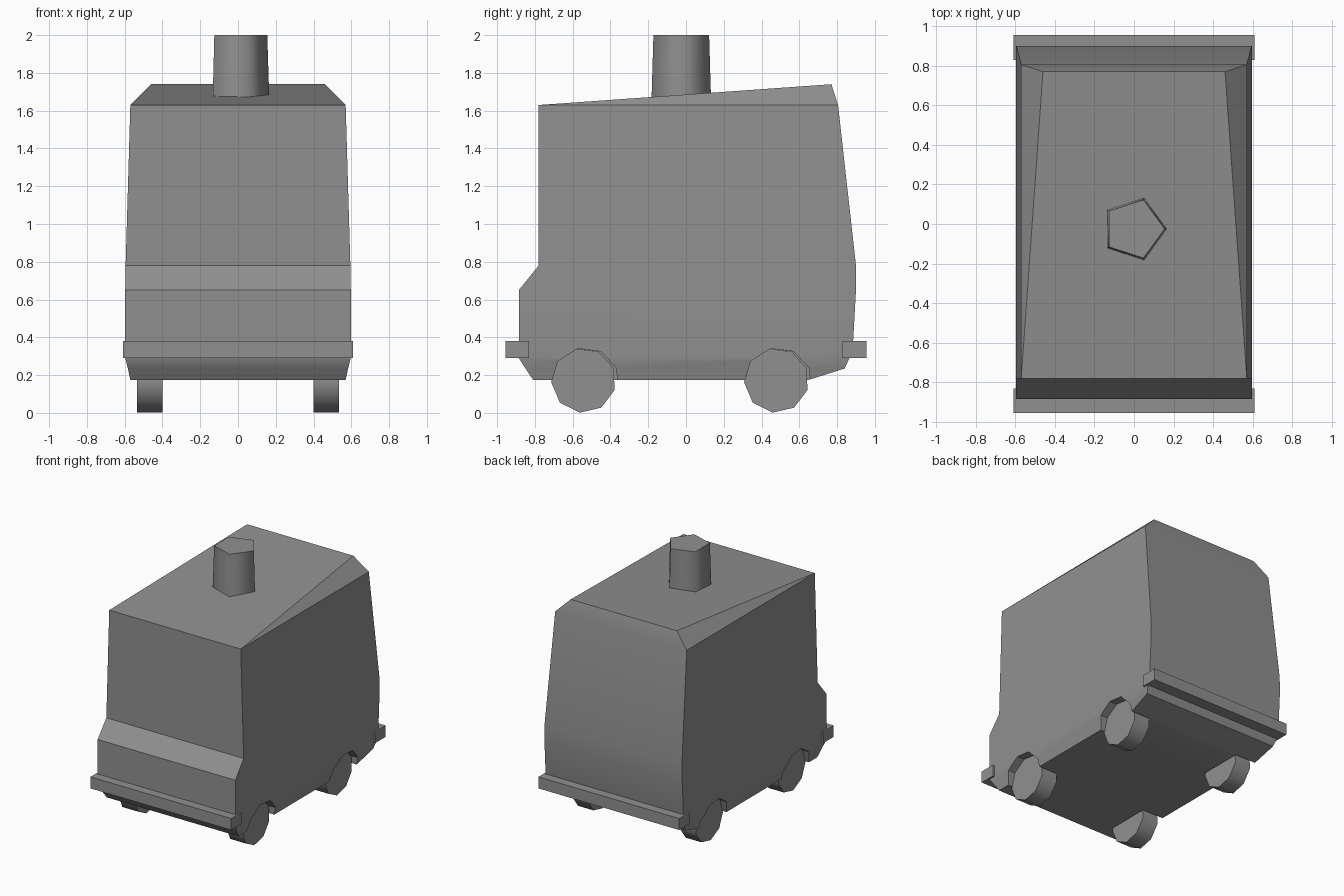
import bpy, bmesh
from math import sin, cos, pi, radians

cube = bpy.data.objects.get("Cube")
if cube:
    bpy.data.objects.remove(cube, do_unlink=True)

grey = bpy.data.materials.new("plain_grey")
grey.use_nodes = True
colour = (0.28, 0.28, 0.28, 1)
grey.diffuse_color = colour
grey.node_tree.nodes["Principled BSDF"].inputs["Base Color"].default_value = colour


def smooth(obj, angle):
    bpy.ops.object.select_all(action="DESELECT")
    obj.select_set(True)
    bpy.context.view_layer.objects.active = obj
    bpy.ops.object.shade_smooth_by_angle(angle=radians(angle))


def loft(name, rings, peak=None):
    """Skin equal-length rings of points; peak replaces the flat end cap."""
    bm = bmesh.new()
    loops = [[bm.verts.new(p) for p in ring] for ring in rings]
    n = len(loops[0])
    for low, high in zip(loops, loops[1:]):
        for i in range(n):
            j = (i + 1) % n
            bm.faces.new((low[i], low[j], high[j], high[i]))
    bm.faces.new(loops[0][::-1])
    if peak:
        # wedge roof: a raised rear edge with triangular side facets
        fr, fl, bl, br = loops[-1]
        tl, tr = [bm.verts.new(p) for p in peak]
        for face in ((fr, fl, tl, tr), (fl, bl, tl), (br, fr, tr), (bl, br, tr, tl)):
            bm.faces.new(face)
    else:
        bm.faces.new(loops[-1])
    bmesh.ops.recalc_face_normals(bm, faces=bm.faces)
    mesh = bpy.data.meshes.new(name)
    bm.to_mesh(mesh)
    bm.free()
    obj = bpy.data.objects.new(name, mesh)
    bpy.context.collection.objects.link(obj)
    mesh.materials.append(grey)
    return obj


def rect(z, half, front, back):
    return [(-half, front, z), (half, front, z), (half, back, z), (-half, back, z)]


def disc(x, y, z, radius, sides=9, start=263):
    angles = [radians(start) + 2 * pi * i / sides for i in range(sides)]
    return [(x, y + radius * cos(a), z + radius * sin(a)) for a in angles]


# Van body: height, half width, front y, back y
levels = [
    (0.175, 0.57, -0.81, 0.65),
    (0.235, 0.583, -0.85, 0.84),
    (0.29, 0.597, -0.885, 0.865),
    (0.38, 0.597, -0.885, 0.885),
    (0.65, 0.597, -0.885, 0.90),
    (0.78, 0.595, -0.78, 0.90),
    (1.63, 0.57, -0.78, 0.805),
]
body = loft("van_body", [rect(*level) for level in levels],
            peak=[(0.46, 0.77, 1.74), (-0.46, 0.77, 1.74)])

# Wheels and the arches cut for them
for end, y in (("front", -0.542), ("rear", 0.479)):
    for side, s in (("left", 1), ("right", -1)):
        cutter = loft("arch_cutter", [disc(s * x, y + 0.008, 0.165, 0.18) for x in (0.39, 0.7)])
        cutter.hide_render = True
        cut = body.modifiers.new("arch", "BOOLEAN")
        cut.operation = "DIFFERENCE"
        cut.solver = "EXACT"
        cut.object = cutter
        bpy.context.view_layer.objects.active = body
        bpy.ops.object.modifier_apply(modifier=cut.name)
        bpy.data.objects.remove(cutter, do_unlink=True)
        wheel = loft(f"{end}_{side}_wheel", [disc(s * x, y, 0.172, 0.172) for x in (0.40, 0.535)])
        smooth(wheel, 80)
smooth(body, 35)

# Bumpers
for name, front, back in (("front_bumper", -0.955, -0.83), ("rear_bumper", 0.828, 0.955)):
    loft(name, [rect(z, 0.61, front, back) for z in (0.29, 0.38)])

# Five-sided roof chimney
chimney = loft("roof_chimney", [
    [(r * cos(2 * pi * i / 5), -0.025 + r * sin(2 * pi * i / 5), z) for i in range(5)]
    for z, r in ((1.65, 0.166), (2.0, 0.155))])
smooth(chimney, 80)
